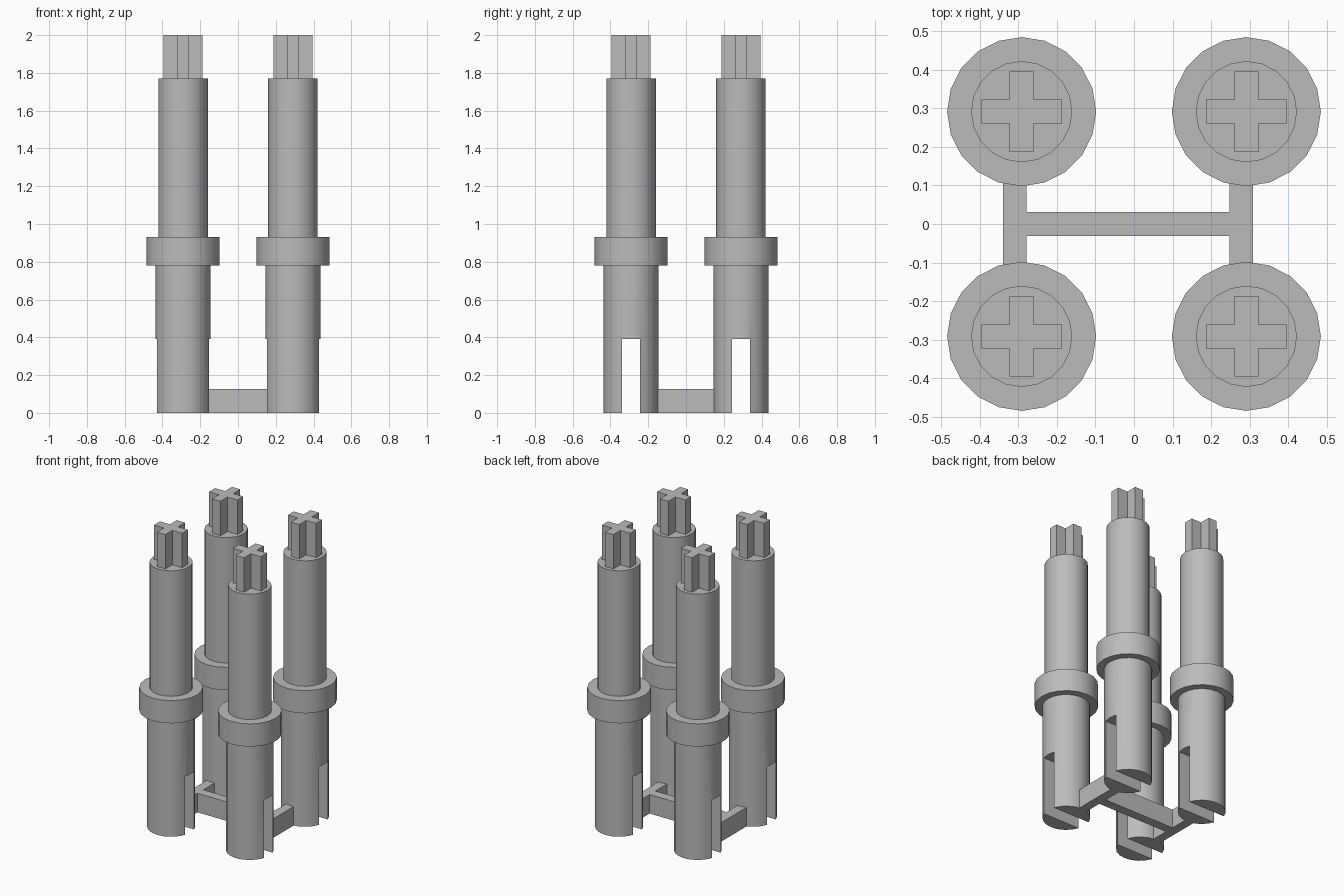
import bpy, bmesh
from math import cos, sin, tau, radians

default = bpy.data.objects.get("Cube")
if default:
    bpy.data.objects.remove(default, do_unlink=True)

grey = bpy.data.materials.new("plain_grey")
grey.use_nodes = True
colour = (0.5, 0.5, 0.5, 1)
grey.diffuse_color = colour
grey.node_tree.nodes["Principled BSDF"].inputs["Base Color"].default_value = colour

SIDES = 20
SPACING = 0.291
# Pin profile: (radius, height) from foot to shoulder
PROFILE = [(0.145, 0), (0.145, 0.78), (0.193, 0.78), (0.193, 0.932),
           (0.131, 0.932), (0.131, 1.77)]


def make_object(name, bm, location=(0, 0, 0)):
    bmesh.ops.recalc_face_normals(bm, faces=bm.faces)
    mesh = bpy.data.meshes.new(name)
    bm.to_mesh(mesh)
    bm.free()
    mesh.materials.append(grey)
    obj = bpy.data.objects.new(name, mesh)
    obj.location = location
    bpy.context.collection.objects.link(obj)
    return obj


def extrude_outline(name, points, bottom, top, location=(0, 0, 0)):
    bm = bmesh.new()
    face = bm.faces.new([bm.verts.new((x, y, bottom)) for x, y in points])
    result = bmesh.ops.extrude_face_region(bm, geom=[face], use_keep_orig=True)
    lifted = [v for v in result["geom"] if isinstance(v, bmesh.types.BMVert)]
    bmesh.ops.translate(bm, verts=lifted, vec=(0, 0, top - bottom))
    return make_object(name, bm, location)


def rectangle(x0, x1, y0, y1):
    return [(x0, y0), (x1, y0), (x1, y1), (x0, y1)]


def turned_body(name, location):
    bm = bmesh.new()
    rings = [[bm.verts.new((r * cos(tau * i / SIDES), r * sin(tau * i / SIDES), z))
              for i in range(SIDES)] for r, z in PROFILE]
    for low, high in zip(rings, rings[1:]):
        for i in range(SIDES):
            j = (i + 1) % SIDES
            bm.faces.new((low[i], low[j], high[j], high[i]))
    bm.faces.new(rings[0][::-1])
    bm.faces.new(rings[-1])
    return make_object(name, bm, location)


def cut_slot(body, location):
    cutter = extrude_outline("slot_cutter", rectangle(-0.3, 0.3, -0.047, 0.047),
                             -0.1, 0.39, location)
    cutter.hide_render = True
    modifier = body.modifiers.new("slot", "BOOLEAN")
    modifier.operation = "DIFFERENCE"
    modifier.solver = "EXACT"
    modifier.object = cutter
    bpy.ops.object.select_all(action="DESELECT")
    body.select_set(True)
    bpy.context.view_layer.objects.active = body
    bpy.ops.object.modifier_apply(modifier=modifier.name)
    bpy.data.objects.remove(cutter, do_unlink=True)
    bpy.ops.object.shade_smooth_by_angle(angle=radians(30))


# Cross-shaped tip outline, one arm turned four times
L, W = 0.104, 0.031
cross = []
x_axis, y_axis = (1, 0), (0, 1)
for _ in range(4):
    for a, b in ((L, -W), (L, W), (W, W)):
        cross.append((a * x_axis[0] + b * y_axis[0], a * x_axis[1] + b * y_axis[1]))
    x_axis, y_axis = y_axis, (-x_axis[0], -x_axis[1])

# Four slotted pins with cross tips
for sx, side in ((-1, "right"), (1, "left")):
    for sy, end in ((-1, "front"), (1, "back")):
        place = (sx * SPACING, sy * SPACING, 0)
        body = turned_body(f"pin_body_{end}_{side}", place)
        cut_slot(body, place)
        extrude_outline(f"cross_tip_{end}_{side}", cross, 1.76, 2, place)

# H-shaped base link: two side bars and a crossbar as one outline
x0, x1, x2, x3, reach = -0.339, -0.278, 0.248, 0.308, 0.2
link = [(x0, -reach), (x1, -reach), (x1, -W), (x2, -W), (x2, -reach), (x3, -reach),
        (x3, reach), (x2, reach), (x2, W), (x1, W), (x1, reach), (x0, reach)]
extrude_outline("base_link", link, 0, 0.127)
